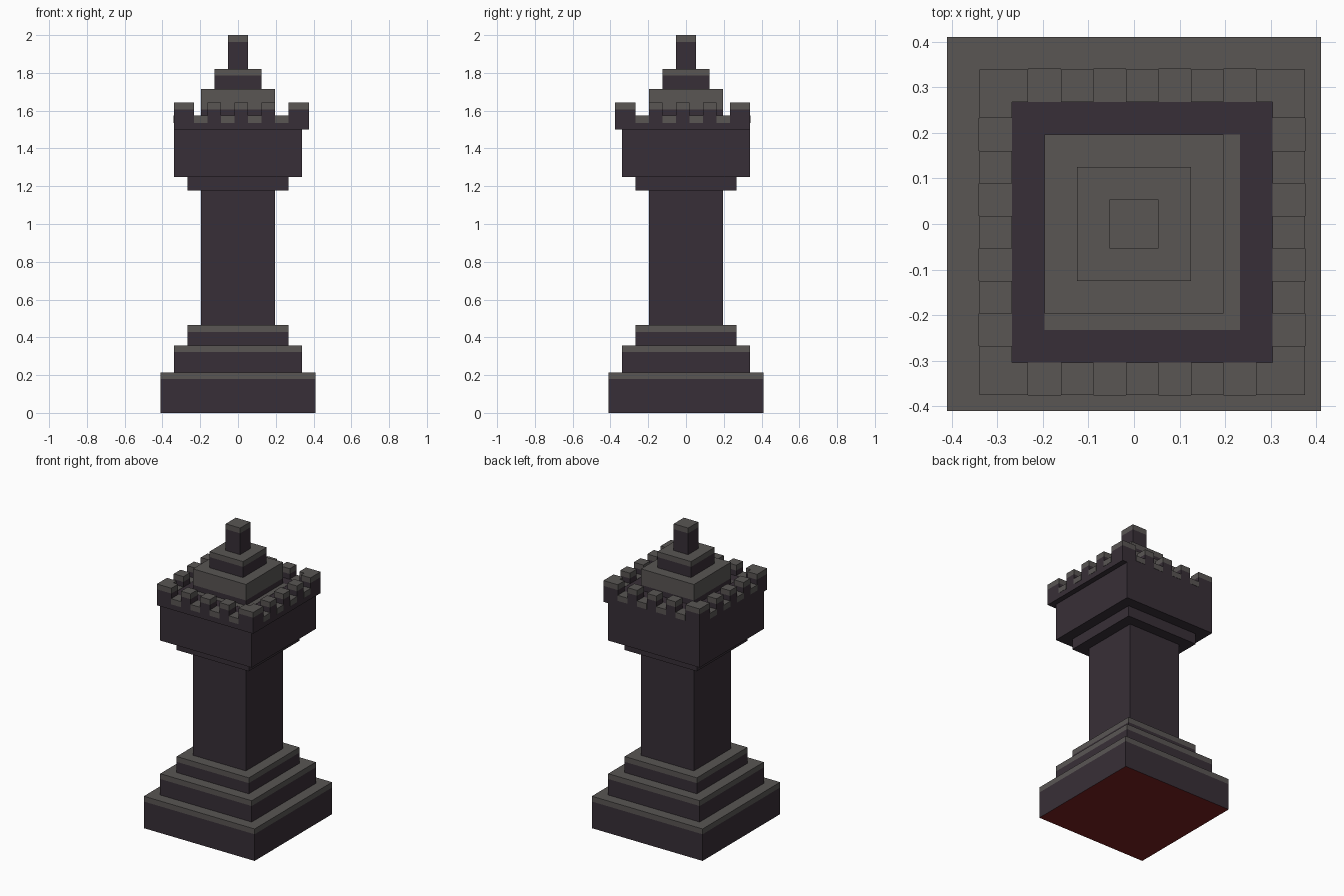
import bpy, bmesh
from mathutils import Matrix, Vector

if "Cube" in bpy.data.objects:
    bpy.data.objects.remove(bpy.data.objects["Cube"])

V = 2 / 56  # size of one block unit


def material(name, rgb):
    m = bpy.data.materials.new(name)
    m.diffuse_color = (*rgb, 1)
    m.use_nodes = True
    m.node_tree.nodes["Principled BSDF"].inputs["Base Color"].default_value = m.diffuse_color
    return m


DARK = material("dark_stone", (0.039, 0.028, 0.038))
GRAY = material("gray_edge", (0.100, 0.092, 0.088))
RED = material("red_felt", (0.19, 0.015, 0.015))


def block(name, x, y, z, cap=0, felt=False):
    """Box from (min, max) ranges in block units; the top `cap` units are gray."""
    bm = bmesh.new()
    size = [(r[1] - r[0]) * V for r in (x, y, z)]
    centre = Vector([(r[0] + r[1]) * V / 2 for r in (x, y, z)])
    bmesh.ops.create_cube(bm, size=1, matrix=Matrix.Translation(centre) @ Matrix.Diagonal((*size, 1)))
    cut = (z[1] - cap) * V
    if 0 < cap < z[1] - z[0]:
        bmesh.ops.bisect_plane(bm, geom=bm.verts[:] + bm.edges[:] + bm.faces[:],
                               plane_co=(0, 0, cut), plane_no=(0, 0, 1))
    bm.normal_update()
    for f in bm.faces:
        f.material_index = 1 if cap and f.calc_center_median().z > cut else 0
        if felt and f.normal.z < -0.9:
            f.material_index = 2
    me = bpy.data.meshes.new(name)
    bm.to_mesh(me)
    bm.free()
    for m in (DARK, GRAY, RED):
        me.materials.append(m)
    ob = bpy.data.objects.new(name, me)
    bpy.context.collection.objects.link(ob)
    return ob


def tier(name, half, z0, z1, cap=0, felt=False):
    return block(name, (-half, half), (-half, half), (z0, z1), cap, felt)


# Stepped foot, shaft and head
tier("base", 11.5, 0, 6, 1, True)
tier("base_step", 9.5, 6, 10, 1)
tier("base_upper_step", 7.5, 10, 13, 1)
tier("shaft", 5.5, 13, 33)
tier("collar", 7.5, 33, 35)
tier("head", 9.5, 35, 42)

# Battlement slab, one unit wider towards +x and -y
X0, X1, Y0, Y1 = -9.5, 10.5, -10.5, 9.5
block("battlement_slab", (X0, X1), (Y0, Y1), (42, 44))
block("roof_floor_patch", (-5.5, 6.5), (-6.5, 5.5), (43.9, 44.04), 0.14)

# Corner merlons: L shapes made of two arms
for cx, ox in ((X0, 1), (X1, -1)):
    for cy, oy in ((Y0, 1), (Y1, -1)):
        for dx, dy in ((3, 2), (2, 3)):
            block("corner_merlon", sorted((cx, cx + ox * dx)),
                  sorted((cy, cy + oy * dy)), (44, 46), 1)

# Alternating gaps and merlons along all four sides
E = 0.05  # slight overlay of the gray gap sills
for i in range(7):
    a = 3 + 2 * i
    along_x, along_y = (X0 + a, X0 + a + 2), (Y0 + a, Y0 + a + 2)
    for side in range(4):
        low = side % 2 == 0
        if i % 2:
            name, z, cap, e = "merlon", (44, 46), 1, 0
        else:
            name, z, cap, e = "gap_sill", (43, 44 + E), 1 + E, E
        if side < 2:
            block(name, along_x, (Y0 - e, Y0 + 2) if low else (Y1 - 2, Y1 + e), z, cap)
        else:
            block(name, (X0 - e, X0 + 2) if low else (X1 - 2, X1 + e), along_y, z, cap)

# Stepped roof and finial
tier("roof_step", 5.5, 44, 48, 3)
tier("roof_upper_step", 3.5, 48, 51, 1)
tier("finial", 1.5, 51, 56, 1)
